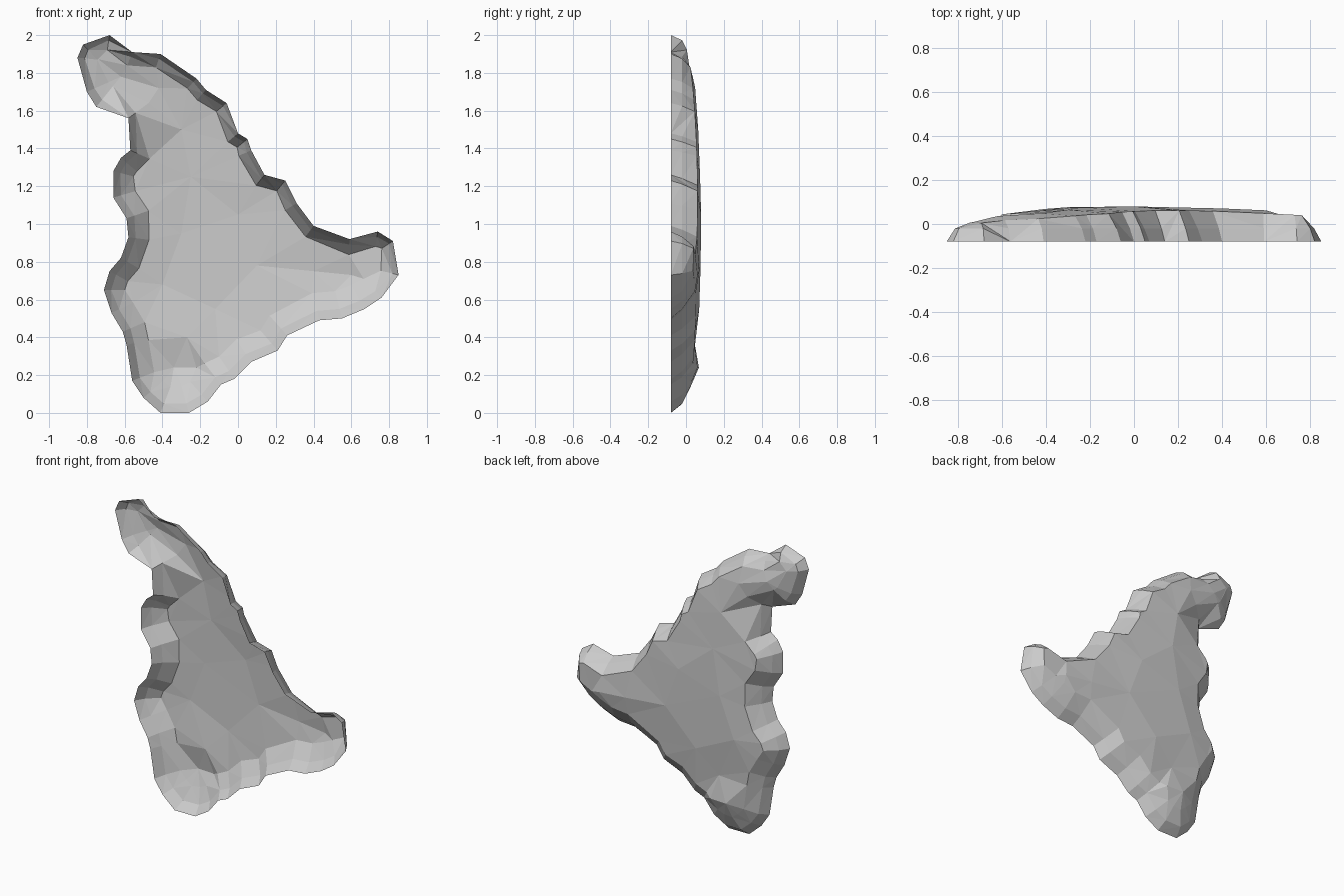
import bpy
import bmesh
from mathutils import Vector
from mathutils.geometry import delaunay_2d_cdt, intersect_point_line

default_cube = bpy.data.objects.get("Cube")
if default_cube:
    bpy.data.objects.remove(default_cube, do_unlink=True)

# Rim outline in hundredths (x, z), clockwise from the tip
OUTLINE = [(-68, 200), (-56, 191), (-41, 190), (-22, 177), (-17, 171), (-6, 164),
           (0, 148), (5, 145), (7, 139), (14, 126), (25, 123), (31, 111), (40, 99),
           (59, 92), (74, 96), (82, 91), (85, 73), (76, 61), (67, 55), (55, 50),
           (43, 49), (26, 41), (21, 33), (7, 27), (-2, 18), (-9, 15), (-16, 6),
           (-26, 0), (-41, 0), (-50, 8), (-56, 17), (-59, 36), (-61, 43), (-67, 53),
           (-71, 65), (-68, 75), (-62, 82), (-58, 93), (-59, 103), (-66, 114),
           (-66, 128), (-62, 135), (-57, 139), (-58, 156), (-75, 162), (-80, 170),
           (-85, 188), (-82, 195)]
rim = [Vector(p) / 100 for p in OUTLINE]
count = len(rim)


def crown(p):
    """Gentle overall bulge of the shell."""
    return 0.08 - 0.03 * ((p.y - 1) / 0.8) ** 2 - 0.02 * (p.x / 0.7) ** 2


def rim_distance(p):
    """Distance from a point to the rim outline."""
    best = 9.0
    for i in range(count):
        a, b = rim[i - 1], rim[i]
        near, t = intersect_point_line(p, a, b)
        near = a.lerp(b, min(max(t, 0), 1))
        best = min(best, (p - Vector(near[:2])).length)
    return best


# Rim, bevel ring and shoulder ring
points = list(rim)
depths = [-0.08] * count
for share in (0.35, 1.0):
    for i in range(count):
        along = (rim[(i + 1) % count] - rim[i]).normalized() + (rim[i] - rim[i - 1]).normalized()
        outward = Vector((-along.y, along.x)).normalized()
        facing = outward.dot(Vector((0.75, 0.66)))
        width = 0.11 - 0.04 * max(0, facing) + 0.04 * max(0, -outward.y)
        p = rim[i] - outward * width * share
        if rim_distance(p) > width * share * 0.75:
            points.append(p)
            depths.append(-0.02 if share < 1 else crown(p) - 0.016)

# Broad inner facets, with a small fold near the foot
INNER = [(-62, 178, 0), (-42, 172, 0), (-30, 150, 0), (-25, 125, 0), (-30, 95, 0),
         (0, 105, 0), (10, 78, 0), (40, 75, 0), (60, 73, 0), (-40, 68, 0),
         (-12, 55, 0), (-27, 40, -2), (-34, 24, 2), (-22, 24, 1)]
for x, z, lift in INNER:
    p = Vector((x, z)) / 100
    points.append(p)
    depths.append(crown(p) + lift / 100)

# Open shell
border = [(i, (i + 1) % count) for i in range(count)]
flat, _, faces, origins, _, _ = delaunay_2d_cdt(points, border, [], 1, 0.0001)
bm = bmesh.new()
verts = [bm.verts.new((p.x, depths[src[0]], p.y)) for p, src in zip(flat, origins)]
for face in faces:
    bm.faces.new([verts[i] for i in face])
bm.normal_update()
for face in bm.faces:
    if face.normal.y < 0:
        face.normal_flip()
mesh = bpy.data.meshes.new("shell")
bm.to_mesh(mesh)
bm.free()

grey = bpy.data.materials.new("plain grey")
grey.use_nodes = True
colour = (0.6, 0.6, 0.6, 1)
grey.diffuse_color = colour
grey.node_tree.nodes["Principled BSDF"].inputs["Base Color"].default_value = colour
mesh.materials.append(grey)
shell = bpy.data.objects.new("shell", mesh)
bpy.context.collection.objects.link(shell)
